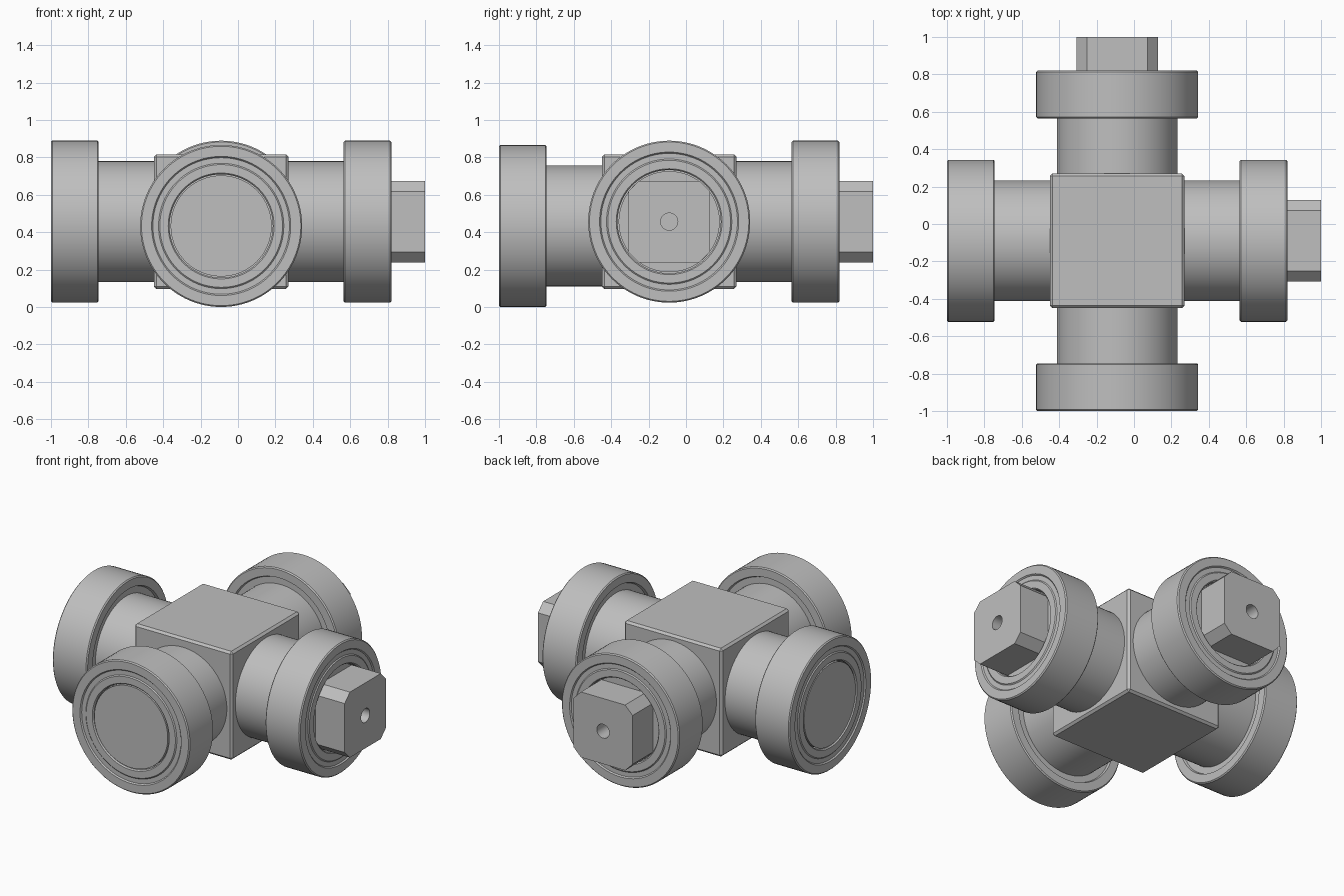
import bpy, bmesh, math
from mathutils import Matrix, Vector

if "Cube" in bpy.data.objects:
    bpy.data.objects.remove(bpy.data.objects["Cube"])

metal = bpy.data.materials.new("light_grey_metal")
metal.diffuse_color = (0.52, 0.52, 0.52, 1)
metal.use_nodes = True
metal.node_tree.nodes["Principled BSDF"].inputs["Base Color"].default_value = metal.diffuse_color
CENTRE = (-0.09, -0.09, 0.456)
SEG = 96


def finish(name, bm, matrix, smooth=True):
    bmesh.ops.recalc_face_normals(bm, faces=bm.faces)
    mesh = bpy.data.meshes.new(name)
    bm.to_mesh(mesh)
    bm.free()
    mesh.materials.append(metal)
    ob = bpy.data.objects.new(name, mesh)
    bpy.context.collection.objects.link(ob)
    ob.matrix_world = matrix
    if smooth:
        bpy.ops.object.select_all(action='DESELECT')
        ob.select_set(True)
        bpy.context.view_layer.objects.active = ob
        bpy.ops.object.shade_smooth_by_angle(angle=math.radians(30))
    return ob


def lathe(name, profile, matrix):
    """Revolve (radius, height) points around local z."""
    bm = bmesh.new()
    vs = [bm.verts.new((r, 0, h)) for r, h in profile]
    es = [bm.edges.new((vs[i], vs[i + 1])) for i in range(len(vs) - 1)]
    bmesh.ops.spin(bm, geom=vs + es, cent=(0, 0, 0), axis=(0, 0, 1),
                   angle=2 * math.pi, steps=SEG, use_duplicate=False)
    bmesh.ops.remove_doubles(bm, verts=bm.verts, dist=1e-5)
    return finish(name, bm, matrix)


def square_head(name, matrix):
    """Square drive head with cut corners and a small blind centre hole."""
    a, c = 0.2175, 0.1625
    pts = [(a, -c), (a, c), (c, a), (-c, a), (-a, c), (-a, -c), (-c, -a), (c, -a)]
    bm = bmesh.new()
    bottom = bm.faces.new([bm.verts.new((x, y, 0.80)) for x, y in pts])
    ext = bmesh.ops.extrude_face_region(bm, geom=[bottom], use_keep_orig=True)
    bmesh.ops.translate(bm, vec=(0, 0, 0.29),
                        verts=[g for g in ext["geom"] if isinstance(g, bmesh.types.BMVert)])
    head = finish(name, bm, matrix, smooth=False)
    # temporary cutter for the hole
    bm = bmesh.new()
    bmesh.ops.create_cone(bm, cap_ends=True, segments=32, radius1=0.046,
                          radius2=0.046, depth=0.24,
                          matrix=Matrix.Translation((0, 0, 1.09)))
    cutter = finish("hole_cutter", bm, matrix, smooth=False)
    cutter.hide_render = True
    mod = head.modifiers.new("hole", 'BOOLEAN')
    mod.operation, mod.solver, mod.object = 'DIFFERENCE', 'EXACT', cutter
    bpy.ops.object.select_all(action='DESELECT')
    head.select_set(True)
    bpy.context.view_layer.objects.active = head
    bpy.ops.object.modifier_apply(modifier="hole")
    bpy.data.objects.remove(cutter)
    bpy.ops.object.shade_smooth_by_angle(angle=math.radians(30))


# central block with thin chamfered edges
bm = bmesh.new()
bmesh.ops.create_cube(bm, size=0.72)
bmesh.ops.bevel(bm, geom=bm.edges[:], offset=0.014, segments=1, affect='EDGES')
finish("central_block", bm, Matrix.Translation(CENTRE), smooth=False)

# four arms: name, direction, centre height, has a square head
ARMS = [("left", (-1, 0, 0), 0.456, False), ("right", (1, 0, 0), 0.456, True),
        ("front", (0, -1, 0), 0.433, False), ("back", (0, 1, 0), 0.456, True)]
# collar: bevelled rim, stepped outer face, shallow recess on the inner face
COLLAR = [(0.30, 0.67), (0.365, 0.67), (0.372, 0.655), (0.426, 0.655), (0.433, 0.662),
          (0.433, 0.903), (0.426, 0.91), (0.372, 0.91), (0.365, 0.902),
          (0.335, 0.902), (0.328, 0.908), (0.283, 0.908), (0.276, 0.90),
          (0.276, 0.85), (0.25, 0.85)]

for side, direction, z, has_head in ARMS:
    rot = Vector(direction).to_track_quat('Z', 'Y').to_matrix().to_4x4()
    m = Matrix.Translation((CENTRE[0], CENTRE[1], z)) @ rot
    lathe(side + "_shaft", [(0, 0.30), (0.323, 0.30), (0.323, 0.70), (0, 0.70)], m)
    lathe(side + "_collar", COLLAR, m)
    top = 0.875 if has_head else 0.905
    lathe(side + "_end_plug", [(0, 0.69), (0.270, 0.69), (0.270, top), (0, top)], m)
    if has_head:
        square_head(side + "_square_head", m)
